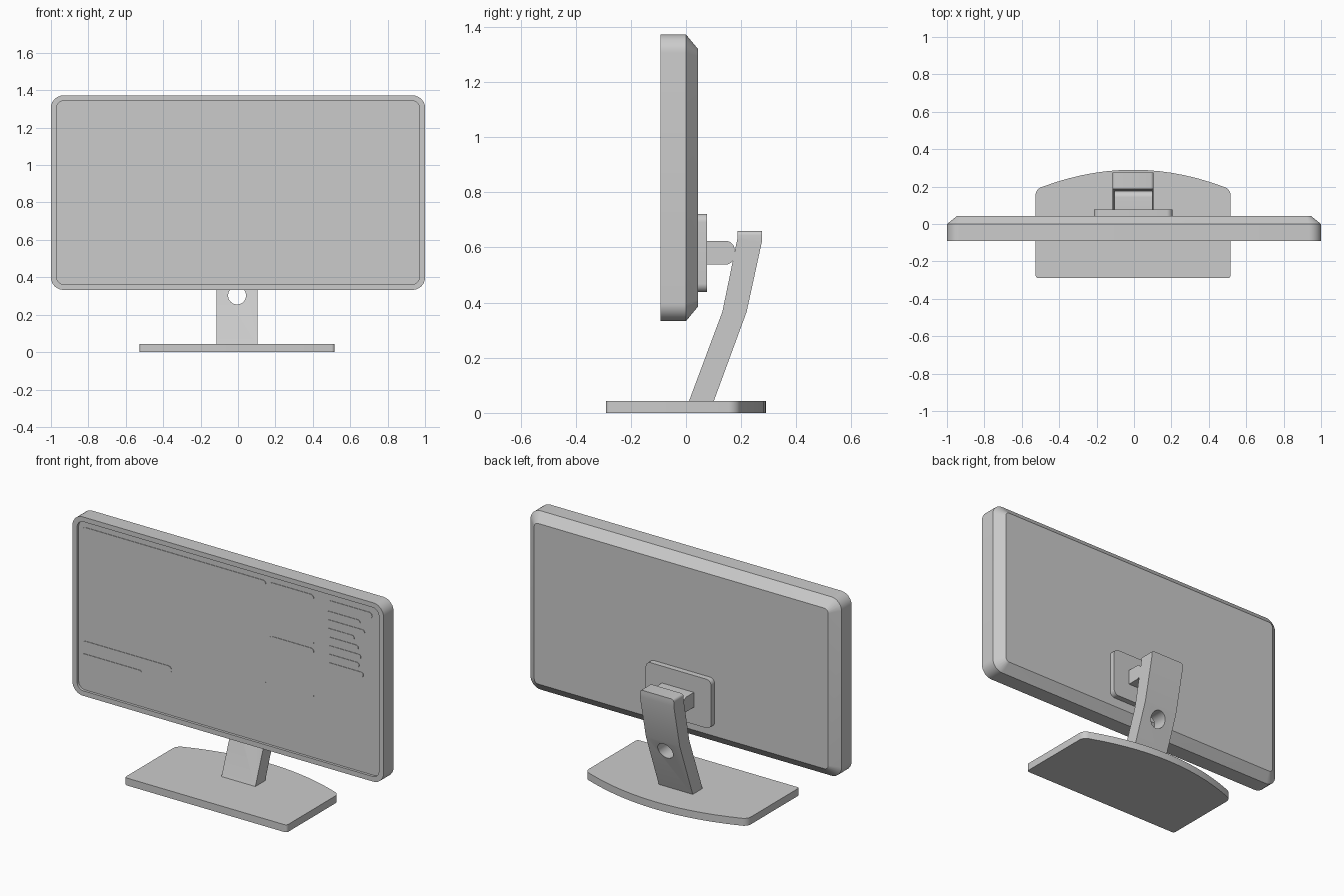
import bpy, bmesh, math
from mathutils import Vector

if "Cube" in bpy.data.objects:
    bpy.data.objects.remove(bpy.data.objects["Cube"])

CX = -0.005  # stand sits a hair left of centre


def fillet(points, radius, seg=6):
    """Round polygon corners; radius is one number or one per corner (0 = sharp)."""
    n = len(points)
    radii = radius if isinstance(radius, list) else [radius] * n
    out = []
    for i, r in enumerate(radii):
        p = Vector(points[i])
        if r == 0:
            out.append(p)
            continue
        u = (Vector(points[i - 1]) - p).normalized()
        v = (Vector(points[(i + 1) % n]) - p).normalized()
        half = u.angle(v) / 2
        t = r / math.tan(half)
        c = p + (u + v).normalized() * (r / math.sin(half))
        a, b = (p + u * t - c).normalized(), (p + v * t - c).normalized()
        out += [c + a.lerp(b, k / seg).normalized() * r for k in range(seg + 1)]
    return out


def rect(x0, x1, z0, z1, r, seg=6):
    return fillet([(x0, z0), (x1, z0), (x1, z1), (x0, z1)], r, seg)


def loft(name, outlines, depths, axis):
    """Bridge 2D outlines placed at depths along an axis, with end caps."""
    place = {'X': lambda p, d: (d, p[0], p[1]),
             'Y': lambda p, d: (p[0], d, p[1]),
             'Z': lambda p, d: (p[0], p[1], d)}[axis]
    bm = bmesh.new()
    rings = [[bm.verts.new(place(p, d)) for p in o] for o, d in zip(outlines, depths)]
    for a, b in zip(rings, rings[1:]):
        for i in range(len(a)):
            bm.faces.new((a[i - 1], a[i], b[i], b[i - 1]))
    bm.faces.new(rings[0])
    bm.faces.new(rings[-1])
    bmesh.ops.recalc_face_normals(bm, faces=bm.faces)
    mesh = bpy.data.meshes.new(name)
    bm.to_mesh(mesh)
    bm.free()
    ob = bpy.data.objects.new(name, mesh)
    bpy.context.collection.objects.link(ob)
    return ob


def smooth(ob):
    bpy.ops.object.select_all(action='DESELECT')
    ob.select_set(True)
    bpy.context.view_layer.objects.active = ob
    bpy.ops.object.shade_smooth_by_angle(angle=math.radians(25))


# Display housing: recessed screen, thin bezel, straight rim, chamfered back
inner = rect(-0.97, 0.97, 0.362, 1.344, 0.04)
outer = rect(-1, 1, 0.333, 1.372, 0.065)
back = rect(-0.945, 0.945, 0.386, 1.319, 0.025)
smooth(loft("display_housing", [inner, inner, outer, outer, back],
            [-0.077, -0.092, -0.092, 0.0, 0.044], 'Y'))

# Screen panels, slightly raised
for i, (x0, x1, z0, z1) in enumerate([(-0.945, 0.235, 0.705, 1.307),
                                      (0.255, 0.543, 1.013, 1.307),
                                      (0.255, 0.543, 0.705, 0.995)]):
    o = rect(x0, x1, z0, z1, 0.02, 4)
    loft(f"screen_panel_{i + 1}", [o, o], [-0.076, -0.080], 'Y')

# Screen bars with round ends: left pair, then the right-hand list
bars = [(-0.945, -0.372, 0.625, 0.043), (-0.945, -0.565, 0.558, 0.027),
        (0.628, 0.917, 1.283, 0.04)]
for k, x1 in enumerate([0.84, 0.869, 0.802, 0.829, 0.845, 0.834, 0.861]):
    bars.append((0.628, x1, 1.225 - 0.0497 * k, 0.029))
for i, (x0, x1, z, h) in enumerate(bars):
    o = rect(x0, x1, z - h / 2, z + h / 2, h * 0.48, 5)
    smooth(loft(f"screen_bar_{i + 1}", [o, o], [-0.076, -0.080], 'Y'))

# Mount plate on the back
o = rect(CX - 0.21, CX + 0.21, 0.438, 0.722, 0.03)
smooth(loft("mount_plate", [o, o], [0.04, 0.077], 'Y'))

# Arm from plate to neck, rounded at its end
o = fillet([(0.07, 0.538), (0.176, 0.538), (0.176, 0.624), (0.07, 0.624)],
           [0, 0.032, 0.032, 0])
smooth(loft("mount_arm", [o, o], [CX - 0.1, CX + 0.105], 'X'))

# Bent neck
o = [(0.008, 0.035), (0.098, 0.035), (0.22, 0.367), (0.275, 0.62),
     (0.275, 0.66), (0.186, 0.66), (0.186, 0.63), (0.132, 0.367)]
neck = loft("stand_neck", [o, o], [CX - 0.109, CX + 0.109], 'X')
bm = bmesh.new()
bm.from_mesh(neck.data)
top = [e for e in bm.edges if all(v.co.z > 0.65 for v in e.verts)
       and abs(e.verts[0].co.x - e.verts[1].co.x) < 1e-4]
bmesh.ops.bevel(bm, geom=top, offset=0.015, segments=4, profile=0.5, affect='EDGES')
bm.to_mesh(neck.data)
bm.free()

# Cable hole through the neck
circle = [(CX + 0.048 * math.cos(a), 0.303 + 0.048 * math.sin(a))
          for a in (math.tau * k / 32 for k in range(32))]
cutter = loft("hole_cutter", [circle, circle], [-0.1, 0.4], 'Y')
cutter.hide_render = True
mod = neck.modifiers.new("cable_hole", 'BOOLEAN')
mod.operation = 'DIFFERENCE'
mod.object = cutter
mod.solver = 'EXACT'
bpy.context.view_layer.objects.active = neck
bpy.ops.object.modifier_apply(modifier=mod.name)
bpy.data.objects.remove(cutter)
smooth(neck)

# Base with a bowed back edge
arc = [(CX + 0.42 - 0.07 * k, 0.29 - 0.388 * (0.42 - 0.07 * k) ** 2) for k in range(13)]
pts = [(CX - 0.521, -0.29), (CX + 0.521, -0.29), (CX + 0.521, 0.186)] + arc + [(CX - 0.521, 0.186)]
o = fillet(pts, [0.015, 0.015, 0.045] + [0] * 13 + [0.045])
smooth(loft("stand_base", [o, o], [0, 0.043], 'Z'))
